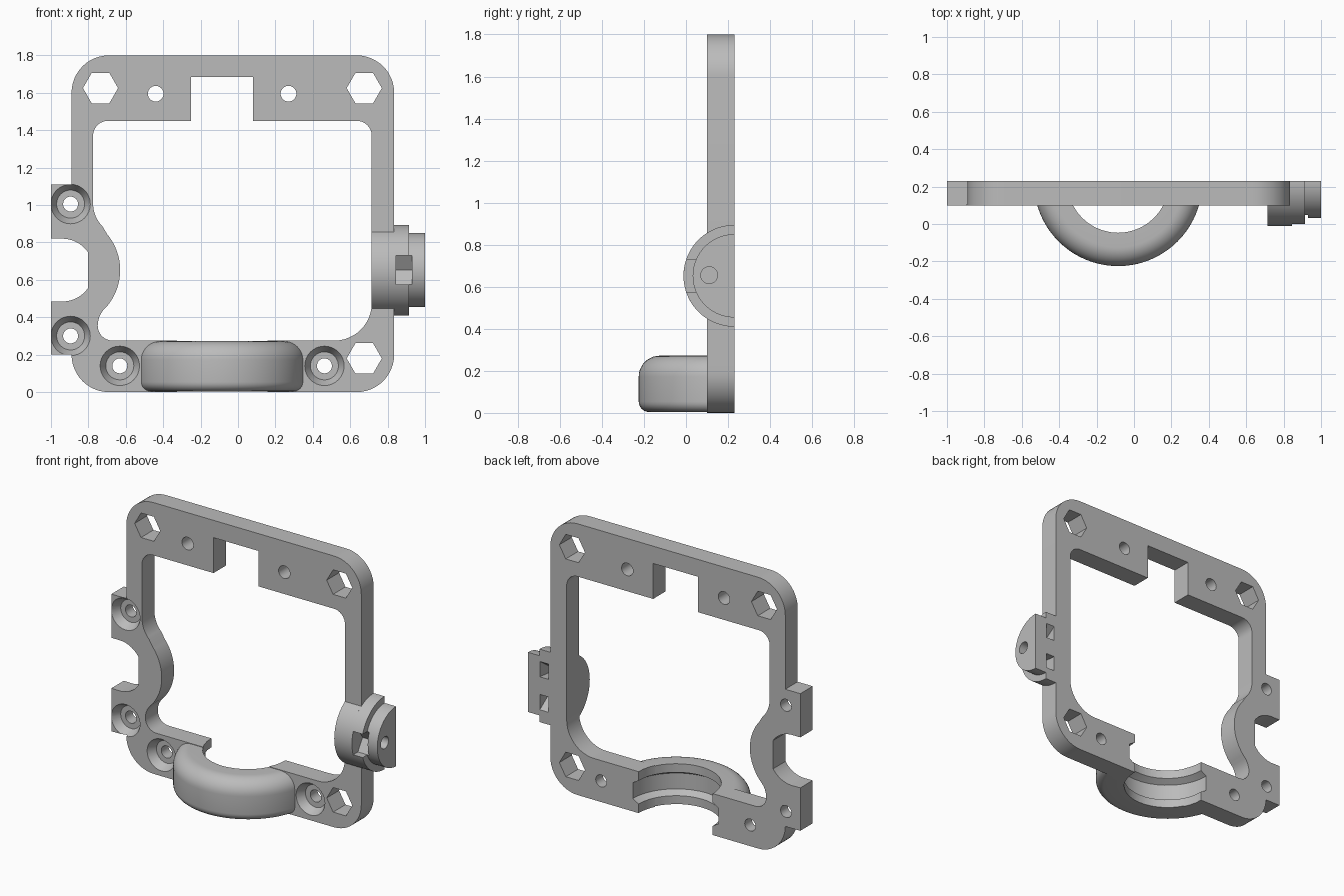
import bpy, bmesh
from math import sin, cos, radians, pi, sqrt, atan2, degrees
from mathutils import Matrix, Vector

cube = bpy.data.objects.get("Cube")
if cube:
    bpy.data.objects.remove(cube, do_unlink=True)

grey = bpy.data.materials.new("grey plastic")
grey.use_nodes = True
COLOR = (0.5, 0.5, 0.5, 1)
grey.diffuse_color = COLOR
grey.node_tree.nodes["Principled BSDF"].inputs["Base Color"].default_value = COLOR

FRONT, BACK = 0.10, 0.23   # plate faces along y
MID = 0.652                # height of the side features


def make(name, bm):
    bmesh.ops.recalc_face_normals(bm, faces=bm.faces)
    mesh = bpy.data.meshes.new(name)
    bm.to_mesh(mesh)
    bm.free()
    mesh.materials.append(grey)
    ob = bpy.data.objects.new(name, mesh)
    bpy.context.collection.objects.link(ob)
    return ob


def arc(cx, cy, r, a0, a1, n=12):
    return [(cx + r * cos(radians(a0 + (a1 - a0) * i / n)),
             cy + r * sin(radians(a0 + (a1 - a0) * i / n))) for i in range(n + 1)]


def circle(cx, cy, r, n=32):
    return arc(cx, cy, r, 0, 360, n)[:-1]


def prism(name, pts, axis, a, b):
    """Extrude an outline (x,z) along y, or (y,z) along x."""
    bm = bmesh.new()
    place = (lambda p, d: (p[0], d, p[1])) if axis == 'y' else (lambda p, d: (d, p[0], p[1]))
    face = bm.faces.new([bm.verts.new(place(p, a)) for p in pts])
    new = bmesh.ops.extrude_face_region(bm, geom=[face])["geom"]
    step = Vector(place((0, 0), b - a))
    bmesh.ops.translate(bm, vec=step, verts=[v for v in new if isinstance(v, bmesh.types.BMVert)])
    return make(name, bm)


def lathe(name, profile, origin, axis='z', n=64):
    """Spin an (r, height) profile; axis 'y' points towards the back."""
    bm = bmesh.new()
    vs = [bm.verts.new((r, 0, h)) for r, h in profile]
    edges = [bm.edges.new(pair) for pair in zip(vs, vs[1:])]
    bmesh.ops.spin(bm, geom=vs + edges, cent=(0, 0, 0), axis=(0, 0, 1), angle=2 * pi, steps=n)
    bmesh.ops.remove_doubles(bm, verts=bm.verts, dist=1e-4)
    if axis == 'y':
        bmesh.ops.rotate(bm, cent=(0, 0, 0), matrix=Matrix.Rotation(-pi / 2, 3, 'X'), verts=bm.verts)
    bmesh.ops.translate(bm, vec=origin, verts=bm.verts)
    return make(name, bm)


def cut(ob, *cutters):
    for c in cutters:
        c.hide_render = True
        mod = ob.modifiers.new("cut", 'BOOLEAN')
        mod.operation, mod.solver, mod.object = 'DIFFERENCE', 'EXACT', c
        bpy.context.view_layer.objects.active = ob
        bpy.ops.object.modifier_apply(modifier=mod.name)


# Frame outline with rounded corners and the side ear with its round bite
outline = (arc(0.635, 0.2, 0.2, -90, 0) + arc(0.635, 1.6, 0.2, 0, 90)
           + arc(-0.69, 1.6, 0.2, 90, 180)
           + [(-0.89, 1.11), (-1, 1.11), (-1, 0.82)]
           + arc(-0.94, MID, 0.168, 90, 34) + arc(-0.94, MID, 0.168, -34, -90)
           + [(-1, 0.485), (-1, 0.2)] + arc(-0.69, 0.2, 0.2, 180, 270))
frame = prism("frame", outline, 'y', FRONT, BACK)

# Window with top notch and the bulge that wraps the ear bite
window = (arc(0.515, 0.475, 0.2, -90, 0) + arc(0.635, 1.37, 0.08, 0, 90)
          + [(0.08, 1.45), (0.08, 1.685), (-0.25, 1.685), (-0.25, 1.45)]
          + arc(-0.695, 1.37, 0.08, 90, 180)
          + arc(-0.595, 1.01, 0.18, 180, 225, 8)
          + arc(-0.93, MID, 0.3, 40, -40, 20)
          + arc(-0.62, 0.355, 0.13, 140, 180, 6)
          + arc(-0.67, 0.355, 0.08, 180, 270))
cutters = [prism("window_cutter", window, 'y', 0, 0.4)]

# Hexagonal nut holes and small round holes
for x, z in ((-0.735, 1.625), (0.675, 1.625), (0.675, 0.18)):
    cutters.append(prism("hex_cutter", circle(x, z, 0.094, 6), 'y', 0, 0.4))
for x in (-0.44, 0.27):
    cutters.append(prism("hole_cutter", circle(x, 1.595, 0.042), 'y', 0, 0.4))

# Countersunk screw holes
sink = [(0, -0.03), (0.122, -0.03), (0.075, 0.055), (0.04, 0.055), (0.04, 0.2), (0, 0.2)]
for x, z in ((-0.895, 1.005), (-0.895, 0.3), (-0.632, 0.14), (0.462, 0.14)):
    cutters.append(lathe("screw_cutter", sink, (x, FRONT, z), 'y', 32))

# Bored opening with an inner groove, through both the frame and the ring
bore_profile = [(0, -0.1), (0.272, -0.1), (0.272, 0.06), (0.315, 0.085), (0.315, 0.19),
                (0.272, 0.215), (0.272, 0.4), (0, 0.4)]
bore = lathe("bore_cutter", bore_profile, (-0.085, 0.225, 0), n=40)
cutters.append(bore)
cut(frame, *cutters)

# Rounded half ring in front of the bottom bar
ring_profile = ([(0, 0.004)] + arc(0.4, 0.054, 0.05, -90, 0, 6)
                + arc(0.35, 0.172, 0.1, 0, 90, 10) + [(0, 0.272)])
ring = lathe("half_ring", ring_profile, (-0.085, 0.225, 0), n=80)
rear = prism("rear_cutter", [(-1, -1), (1, -1), (1, 1), (-1, 1)], 'y', FRONT, 1)
cut(ring, rear, bore)

# Side mount: disc segment ahead of the frame, half-disc flange, smaller tip
R = 0.242
chord = degrees(atan2(sqrt(R * R - (BACK - FRONT) ** 2), FRONT - BACK))
segment = prism("mount_front", arc(BACK, MID, R, chord, 360 - chord, 40), 'x', 0.715, 0.835)
flange = prism("mount_flange", arc(BACK, MID, R, 90, 270, 48), 'x', 0.835, 0.915)
tip = prism("mount_tip", arc(BACK, MID, 0.198, 90, 270, 48), 'x', 0.915, 1.0)

# Strap pockets: one V-floored at the front, two slanted at the back
pockets = [prism("pocket_cutter", [(-0.1, 0.575), (0.05, 0.575), (0.1, MID), (0.05, 0.73),
                                   (-0.1, 0.73)], 'x', 0.845, 0.93)]
for s in (1, -1):
    wedge = [(0.25, 0.06), (0.25, 0.17), (0.23, 0.16), (0.13, 0.09), (0.13, 0.05)]
    pockets.append(prism("back_pocket_cutter", [(y, MID + s * h) for y, h in wedge],
                         'x', 0.848, 0.912))
cut(flange, *pockets)
pin_hole = prism("pin_hole_cutter", circle(0.11, 0.655, 0.04), 'x', 0.94, 1.1)
cut(tip, pockets[0], pin_hole)

# Remove the cutters and shade the parts
for ob in cutters + [rear, pin_hole] + pockets:
    bpy.data.objects.remove(ob, do_unlink=True)
bpy.ops.object.select_all(action='DESELECT')
for ob in (frame, ring, segment, flange, tip):
    ob.select_set(True)
bpy.context.view_layer.objects.active = frame
bpy.ops.object.shade_smooth_by_angle(angle=radians(30))
